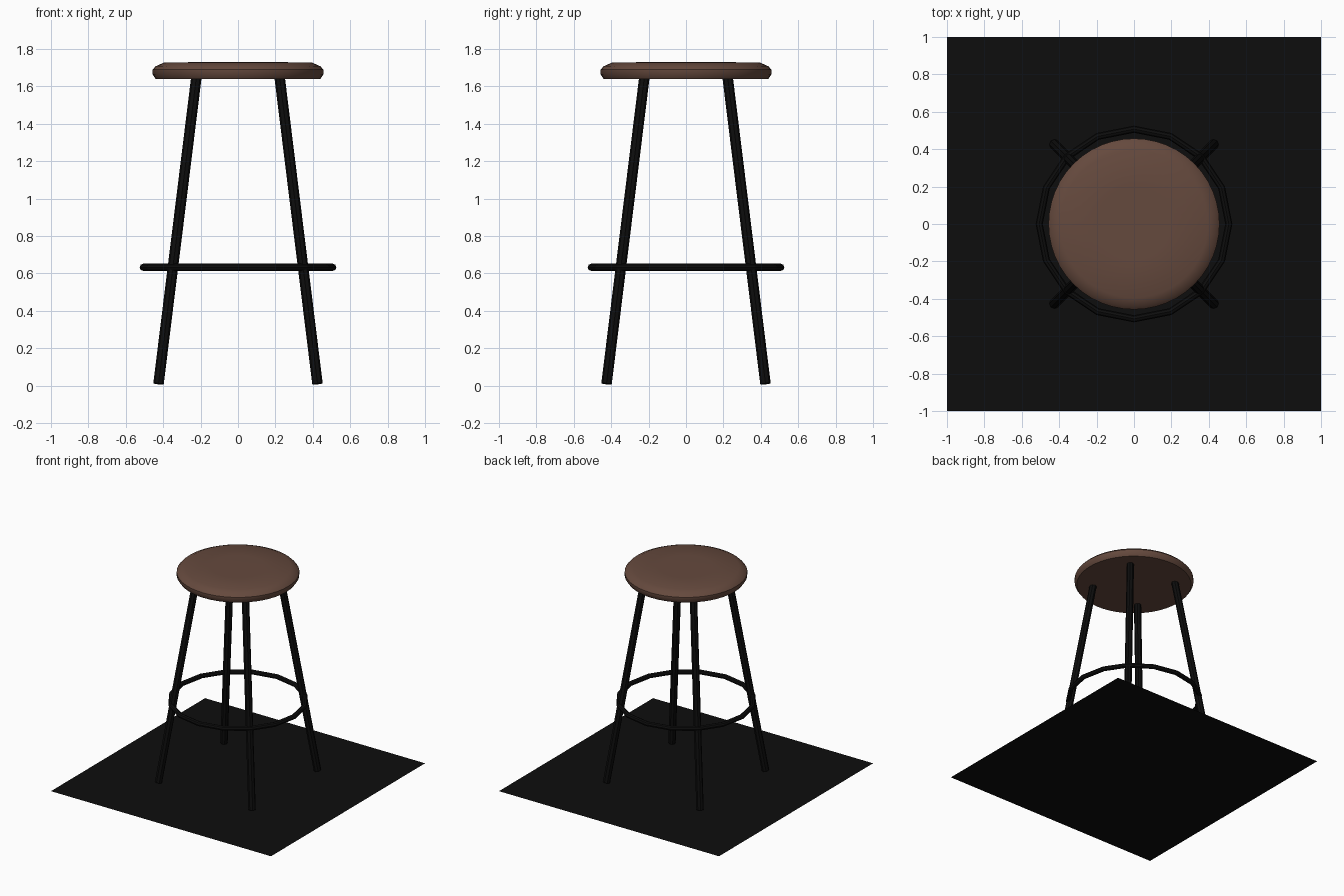
import bpy
from mathutils import Vector
from math import cos, sin, tau

old = bpy.data.objects.get("Cube")
if old:
    bpy.data.objects.remove(old)


def material(name, rgb):
    m = bpy.data.materials.new(name)
    m.use_nodes = True
    m.diffuse_color = (*rgb, 1)
    m.node_tree.nodes["Principled BSDF"].inputs["Base Color"].default_value = (*rgb, 1)
    return m


wood = material("brown wood", (0.13, 0.067, 0.047))
black = material("black metal", (0.004, 0.004, 0.004))


def finish(name, mat, angle=None):
    ob = bpy.context.object
    ob.name = name
    ob.data.materials.append(mat)
    if angle:
        bpy.ops.object.shade_smooth_by_angle(angle=angle)
    return ob


def lathe(name, profile, sides, mat, angle):
    """Closed solid turned around z from (radius, height) rings."""
    verts = [(r * cos(tau * i / sides), r * sin(tau * i / sides), z)
             for r, z in profile for i in range(sides)]
    faces = [(k * sides + i, k * sides + (i + 1) % sides,
              (k + 1) * sides + (i + 1) % sides, (k + 1) * sides + i)
             for k in range(len(profile) - 1) for i in range(sides)]
    faces.append(tuple(reversed(range(sides))))
    faces.append(tuple(range(len(verts) - sides, len(verts))))
    mesh = bpy.data.meshes.new(name)
    mesh.from_pydata(verts, [], faces)
    ob = bpy.data.objects.new(name, mesh)
    bpy.context.collection.objects.link(ob)
    bpy.ops.object.select_all(action='DESELECT')
    ob.select_set(True)
    bpy.context.view_layer.objects.active = ob
    return finish(name, mat, angle)


# Floor sheet
bpy.ops.mesh.primitive_plane_add(size=2)
finish("floor", black)

# Round seat with a softened rim
lathe("seat", [(0.44, 1.64), (0.457, 1.665), (0.457, 1.69), (0.44, 1.708),
               (0.395, 1.728), (0.2, 1.73)], 48, wood, 0.7)

# Four splayed legs
for side, sx in (("left", 1), ("right", -1)):
    for end, sy in (("front", -1), ("back", 1)):
        foot = Vector((0.425 * sx, 0.425 * sy, 0.01))
        top = Vector((0.223 * sx, 0.223 * sy, 1.645))
        axis = top - foot
        bpy.ops.mesh.primitive_cylinder_add(
            vertices=8, radius=0.028, depth=axis.length, location=(foot + top) / 2,
            rotation=axis.to_track_quat('Z', 'Y').to_euler())
        finish(f"{end}_{side}_leg", black)

# Footrest ring around the legs
bpy.ops.mesh.primitive_torus_add(major_segments=16, minor_segments=8, major_radius=0.507,
                                 minor_radius=0.019, location=(0, 0, 0.633))
finish("footrest_ring", black)
